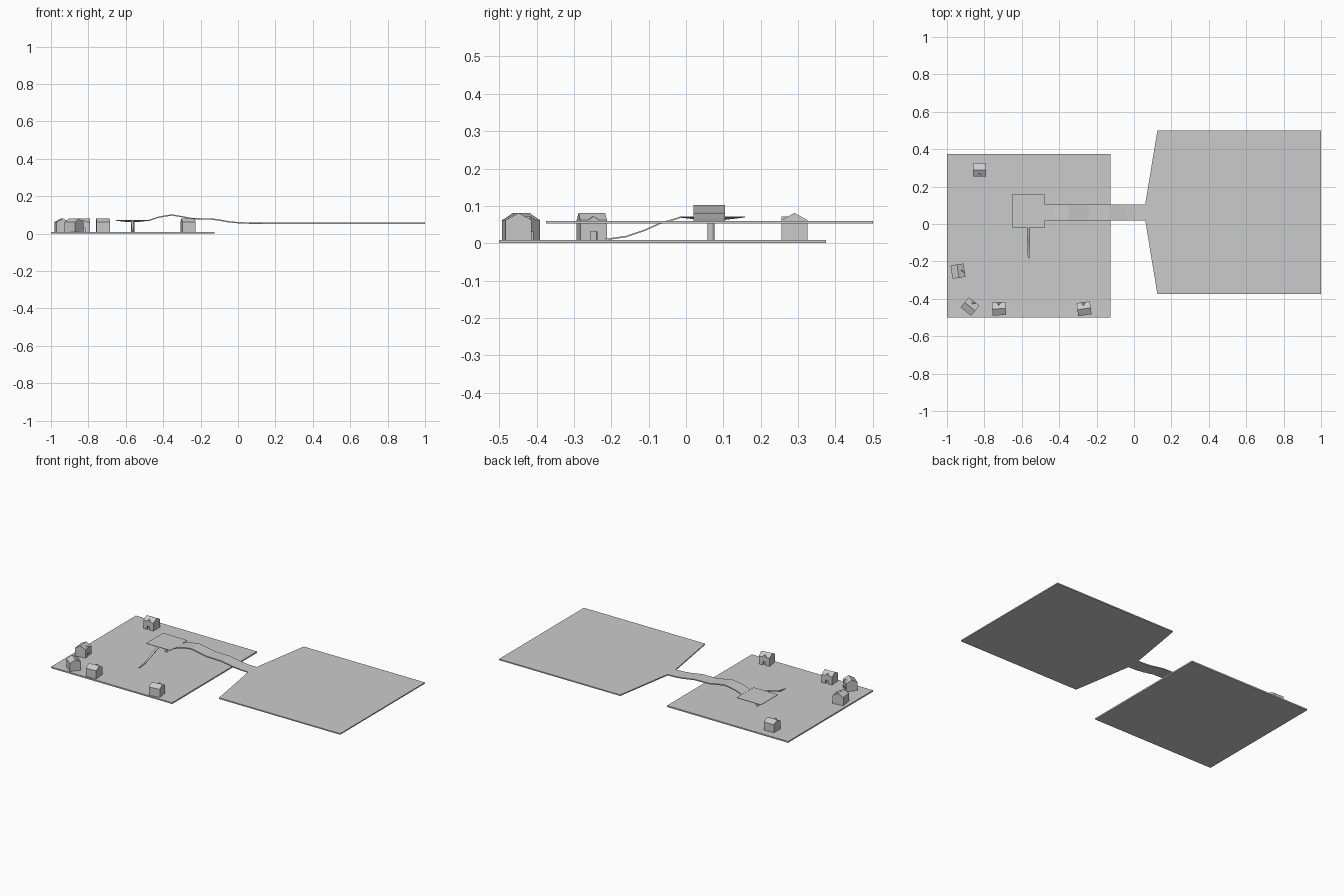
import bpy, bmesh
from math import radians
from mathutils import Matrix

if "Cube" in bpy.data.objects:
    bpy.data.objects.remove(bpy.data.objects["Cube"])


def make(name, bm):
    bmesh.ops.recalc_face_normals(bm, faces=bm.faces)
    me = bpy.data.meshes.new(name)
    bm.to_mesh(me)
    bm.free()
    ob = bpy.data.objects.new(name, me)
    bpy.context.collection.objects.link(ob)
    return ob


def prism(bm, pts, vec):
    """Extrude a closed 3D outline along vec."""
    f = bm.faces.new([bm.verts.new(p) for p in pts])
    r = bmesh.ops.extrude_face_region(bm, geom=[f])
    bmesh.ops.translate(bm, vec=vec, verts=[v for v in r['geom'] if isinstance(v, bmesh.types.BMVert)])


def slab(name, outline, z0, z1):
    bm = bmesh.new()
    prism(bm, [(x, y, z0) for x, y in outline], (0, 0, z1 - z0))
    return make(name, bm)


def rect(x0, x1, y0, y1):
    return [(x0, y0), (x1, y0), (x1, y1), (x0, y1)]


# ground plate and raised plate with tapered neck
slab("lower_ground", rect(-1, -.125, -.5, .375), 0, .009)
slab("upper_ground", [(.06, .02), (.125, -.375), (1, -.375), (1, .5), (.125, .5), (.06, .105)], .0525, .06)

# bridge: side profile extruded across its width
path = [(-.478, .073), (-.43, .09), (-.39, .098), (-.35, .103), (-.30, .094), (-.24, .083),
        (-.135, .081), (-.09, .074), (-.05, .067), (0, .062), (.065, .06)]
bm = bmesh.new()
prism(bm, [(x, .02, z) for x, z in path] + [(x, .02, z - .007) for x, z in reversed(path)], (0, .085, 0))
make("bridge", bm)

# platform: flat top, underside thickening toward the post
px, py = -.5635, .07
bm = bmesh.new()
rings = [[bm.verts.new((px + sx * h, py + sy * h, z)) for sx, sy in ((-1, -1), (1, -1), (1, 1), (-1, 1))]
         for h, z in ((.088, .072), (.088, .069), (.03, .062))]
bm.faces.new(rings[0])
bm.faces.new(rings[2])
for a, b in zip(rings, rings[1:]):
    for i in range(4):
        bm.faces.new((a[i], a[i - 1], b[i - 1], b[i]))
make("platform", bm)

# post
bm = bmesh.new()
bmesh.ops.create_cone(bm, cap_ends=True, segments=12, radius1=.009, radius2=.009, depth=.058,
                      matrix=Matrix.Translation((px, py - .003, .036)))
make("post", bm)

# curved ramp, narrowing to the ground
bm = bmesh.new()
prev = None
for y, z, w in ((-.215, .012, .003), (-.16, .02, .005), (-.11, .037, .0065), (-.07, .055, .0075), (-.015, .071, .008)):
    ring = [bm.verts.new((px + sx * w, y, z + dz)) for sx, dz in ((-1, 0), (1, 0), (1, -.004), (-1, -.004))]
    if prev:
        for i in range(4):
            bm.faces.new((prev[i], prev[i - 1], ring[i - 1], ring[i]))
    else:
        bm.faces.new(ring)
    prev = ring
bm.faces.new(prev)
make("ramp", bm)


def house(name, x, y, angle):
    """Gabled house with its door facing local -y."""
    w, d, eave, top = .036, .035, .062, .081
    bm = bmesh.new()
    prism(bm, [(-w, -d, .005), (-w, d, .005), (-w, d, eave), (-w, 0, top), (-w, -d, eave)], (2 * w, 0, 0))
    body = make(name, bm)
    # recessed doorway
    bm = bmesh.new()
    prism(bm, [(-.009, -.05, 0), (.009, -.05, 0), (.009, -.05, .031), (-.009, -.05, .031)], (0, .027, 0))
    cut = make("door_cutter", bm)
    cut.hide_render = True
    m = body.modifiers.new("door", 'BOOLEAN')
    m.operation, m.object, m.solver = 'DIFFERENCE', cut, 'EXACT'
    bpy.context.view_layer.update()
    body.data = bpy.data.meshes.new_from_object(body.evaluated_get(bpy.context.evaluated_depsgraph_get()))
    body.modifiers.clear()
    bpy.data.objects.remove(cut)
    # small gable over the door
    bm = bmesh.new()
    prism(bm, [(-.018, -d, .060), (.018, -d, .060), (0, -d, .072)], (0, .025, 0))
    gable = make(name + "_door_gable", bm)
    for ob in (body, gable):
        ob.matrix_world = Matrix.Translation((x, y, 0)) @ Matrix.Rotation(radians(angle), 4, 'Z')


for i, (x, y, a) in enumerate(((-.826, .29, 0), (-.941, -.252, 98), (-.877, -.441, 141),
                               (-.722, -.453, 184), (-.267, -.453, 188))):
    house("house_%d" % (i + 1), x, y, a)
